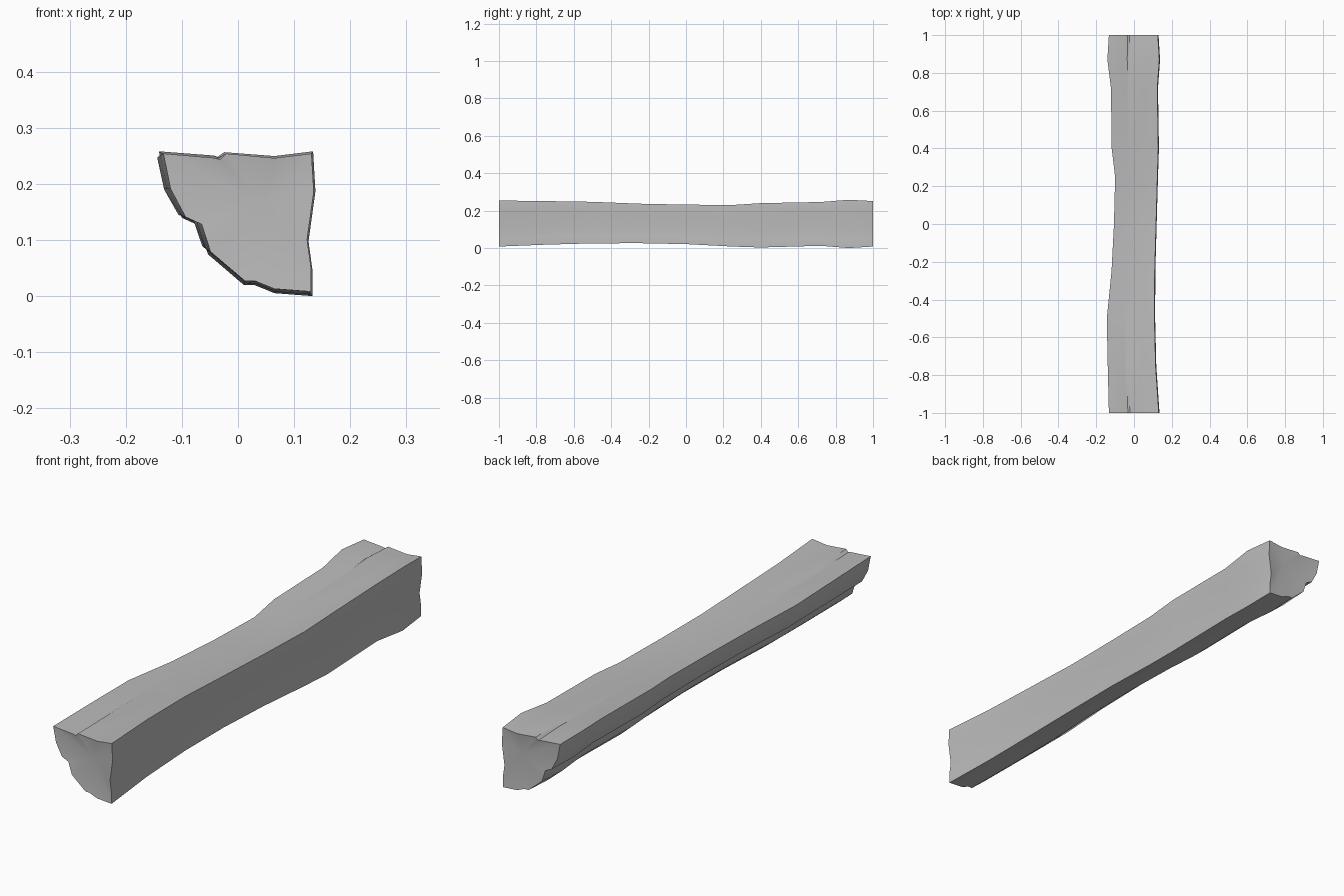
import bpy, bmesh, math

cube = bpy.data.objects.get("Cube")
if cube:
    bpy.data.objects.remove(cube, do_unlink=True)

# One plain wood colour
wood = bpy.data.materials.new("grey_wood")
wood.use_nodes = True
colour = (0.5, 0.5, 0.5, 1)
wood.diffuse_color = colour
wood.node_tree.nodes["Principled BSDF"].inputs["Base Color"].default_value = colour

# Quarter-log cross-section: split top, split side, then the rounded bark
PROFILE = [(-.135, .253), (-.04, .245), (-.033, .242), (-.022, .253), (.065, .245),
           (.132, .253), (.136, .185), (.124, .1), (.131, .05), (.131, .007),
           (.065, .012), (.03, .026), (.012, .026), (-.05, .078), (-.066, .127),
           (-.095, .14), (-.122, .19)]
CRACK = (1, 2, 3)

# Length position, then left, right, bottom and top limits of the log
STATIONS = [(-1, -.133, .135, .008, .254), (-.75, -.139, .118, .018, .251),
            (-.5, -.144, .112, .025, .247), (-.25, -.119, .113, .026, .237),
            (0, -.106, .12, .021, .232), (.25, -.1, .127, .008, .23),
            (.4, -.118, .132, .003, .24), (.72, -.122, .127, .012, .246),
            (.87, -.141, .138, 0, .258), (1, -.133, .13, .008, .251)]

x0, x1 = min(p[0] for p in PROFILE), max(p[0] for p in PROFILE)
z0, z1 = min(p[1] for p in PROFILE), max(p[1] for p in PROFILE)


def ring(bm, y, left, right, low, high):
    """Fit the cross-section to the limits; the top crack only opens at the ends."""
    verts = []
    for i, (x, z) in enumerate(PROFILE):
        if i in CRACK:
            opening = max(0, (abs(y) - .55) / .45)
            z = .248 + (z - .248) * opening
        verts.append(bm.verts.new((left + (x - x0) / (x1 - x0) * (right - left), y,
                                   low + (z - z0) / (z1 - z0) * (high - low))))
    return verts


# Log body
bm = bmesh.new()
rings = [ring(bm, *s) for s in STATIONS]
count = len(PROFILE)
for a, b in zip(rings, rings[1:]):
    for i in range(count):
        j = (i + 1) % count
        bm.faces.new((a[i], a[j], b[j], b[i]))

# Slightly dished split ends
for end, inward in ((rings[0], 1), (rings[-1], -1)):
    hub = bm.verts.new((.045, end[0].co.y + inward * .012, .165))
    for i in range(count):
        bm.faces.new((end[i], end[(i + 1) % count], hub))

bmesh.ops.recalc_face_normals(bm, faces=bm.faces)
mesh = bpy.data.meshes.new("split_log")
bm.to_mesh(mesh)
bm.free()
mesh.materials.append(wood)
log = bpy.data.objects.new("split_log", mesh)
bpy.context.collection.objects.link(log)
bpy.context.view_layer.objects.active = log
log.select_set(True)
bpy.ops.object.shade_smooth_by_angle(angle=math.radians(35))
